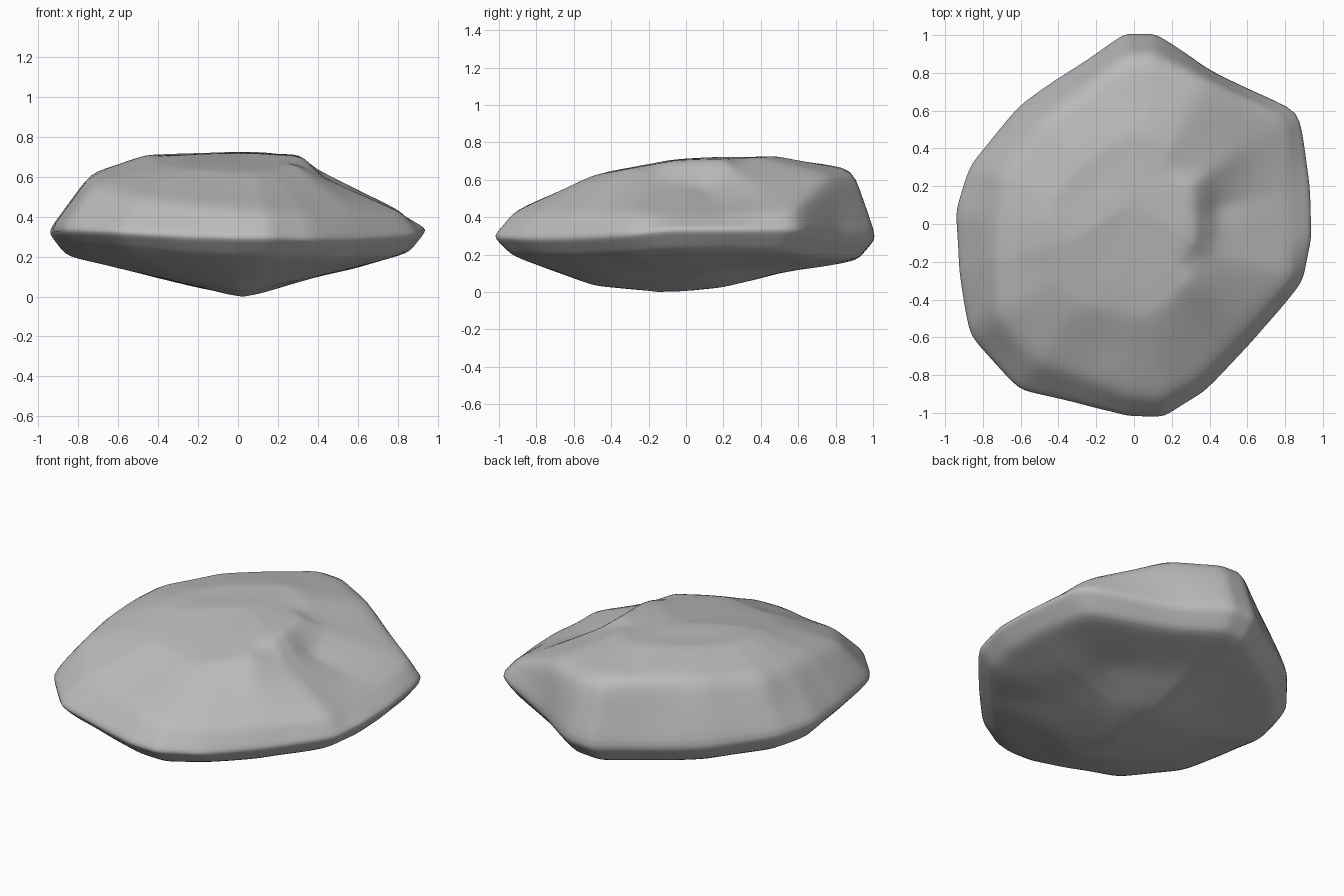
import bpy
import bmesh
from mathutils import noise

default = bpy.data.objects.get("Cube")
if default:
    bpy.data.objects.remove(default, do_unlink=True)

# Stone material
stone = bpy.data.materials.new("stone_grey")
stone.use_nodes = True
grey = (0.5, 0.5, 0.5, 1)
stone.diffuse_color = grey
stone.node_tree.nodes["Principled BSDF"].inputs["Base Color"].default_value = grey

# Each rib: rim x, y, z, then shoulder fraction and height, then underside height
ribs = [
    (.12, 1.02, .3, .88, .65, .18),
    (.41, .82, .29, .93, .63, .18),
    (.88, .6, .34, .92, .44, .21),
    (.94, .2, .34, .86, .42, .22),
    (.95, -.08, .34, .86, .42, .22),
    (.9, -.31, .31, .92, .42, .21),
    (.62, -.64, .29, .92, .42, .19),
    (.37, -.9, .29, .91, .42, .2),
    (.16, -1.03, .3, .89, .43, .2),
    (-.03, -1.03, .3, .88, .44, .2),
    (-.3, -.96, .31, .85, .47, .21),
    (-.62, -.89, .33, .82, .51, .24),
    (-.88, -.6, .34, .82, .56, .25),
    (-.94, -.25, .34, .79, .61, .23),
    (-.96, .06, .33, .77, .62, .21),
    (-.88, .32, .32, .81, .63, .2),
    (-.61, .64, .3, .83, .66, .18),
    (-.31, .84, .29, .86, .67, .17),
    (-.05, 1.02, .29, .87, .66, .17),
]


def crown_height(x, y):
    """Gently tilted crown that drops to a lower ledge on the left side."""
    tilt = .71 + .04 * y - .16 * max(0, -y - .1)
    ledge = max(0, min(1, (x - .33) / .1))
    reach = max(0, 1 - abs(y - .08) / .5)
    return tilt - .17 * ledge * reach


def base_height(x, y):
    """Shallow keel running from front to back."""
    side = .26 * max(0, abs(x) - .04)
    return .005 + side + .12 * y * y + .18 * max(0, y - .1)


def scaled_ring(bm, fraction, height):
    ring = []
    for rib in ribs:
        x, y = rib[0] * fraction, rib[1] * fraction
        ring.append(bm.verts.new((x, y, height(x, y))))
    return ring


bm = bmesh.new()

# Rings from the crown down over the rim to the base
rings = [
    scaled_ring(bm, .34, crown_height),
    scaled_ring(bm, .48, crown_height),
    [bm.verts.new((r[0] * r[3], r[1] * r[3], r[4])) for r in ribs],
    [bm.verts.new(r[:3]) for r in ribs],
    [bm.verts.new((r[0] * .9, r[1] * .9, r[5])) for r in ribs],
    scaled_ring(bm, .48, base_height),
    scaled_ring(bm, .2, base_height),
]
count = len(ribs)
for upper, lower in zip(rings, rings[1:]):
    for i in range(count):
        j = (i + 1) % count
        bm.faces.new((upper[j], upper[i], lower[i], lower[j]))

# Crown and base centres
crown = bm.verts.new((0, .12, .725))
base = bm.verts.new((.03, -.12, 0))
for i in range(count):
    j = (i + 1) % count
    bm.faces.new((crown, rings[0][i], rings[0][j]))
    bm.faces.new((base, rings[-1][j], rings[-1][i]))
bmesh.ops.recalc_face_normals(bm, faces=bm.faces)

mesh = bpy.data.meshes.new("rock")
bm.to_mesh(mesh)
bm.free()
rock = bpy.data.objects.new("rock", mesh)
bpy.context.collection.objects.link(rock)
bpy.context.view_layer.objects.active = rock
rock.select_set(True)

# Divide the broad facets, then wear down their edges
divide = rock.modifiers.new("divide", "SUBSURF")
divide.subdivision_type = "SIMPLE"
divide.levels = divide.render_levels = 3
bpy.ops.object.modifier_apply(modifier=divide.name)
wear = rock.modifiers.new("wear", "SMOOTH")
wear.factor = .5
wear.iterations = 10
bpy.ops.object.modifier_apply(modifier=wear.name)

# Shallow weathering
for v in mesh.vertices:
    v.co += v.normal * (.006 * noise.noise(v.co * 3.5))

# Stand the rock on the ground
ground = min(v.co.z for v in mesh.vertices)
for v in mesh.vertices:
    v.co.z -= ground

mesh.materials.append(stone)
bpy.ops.object.shade_smooth()
